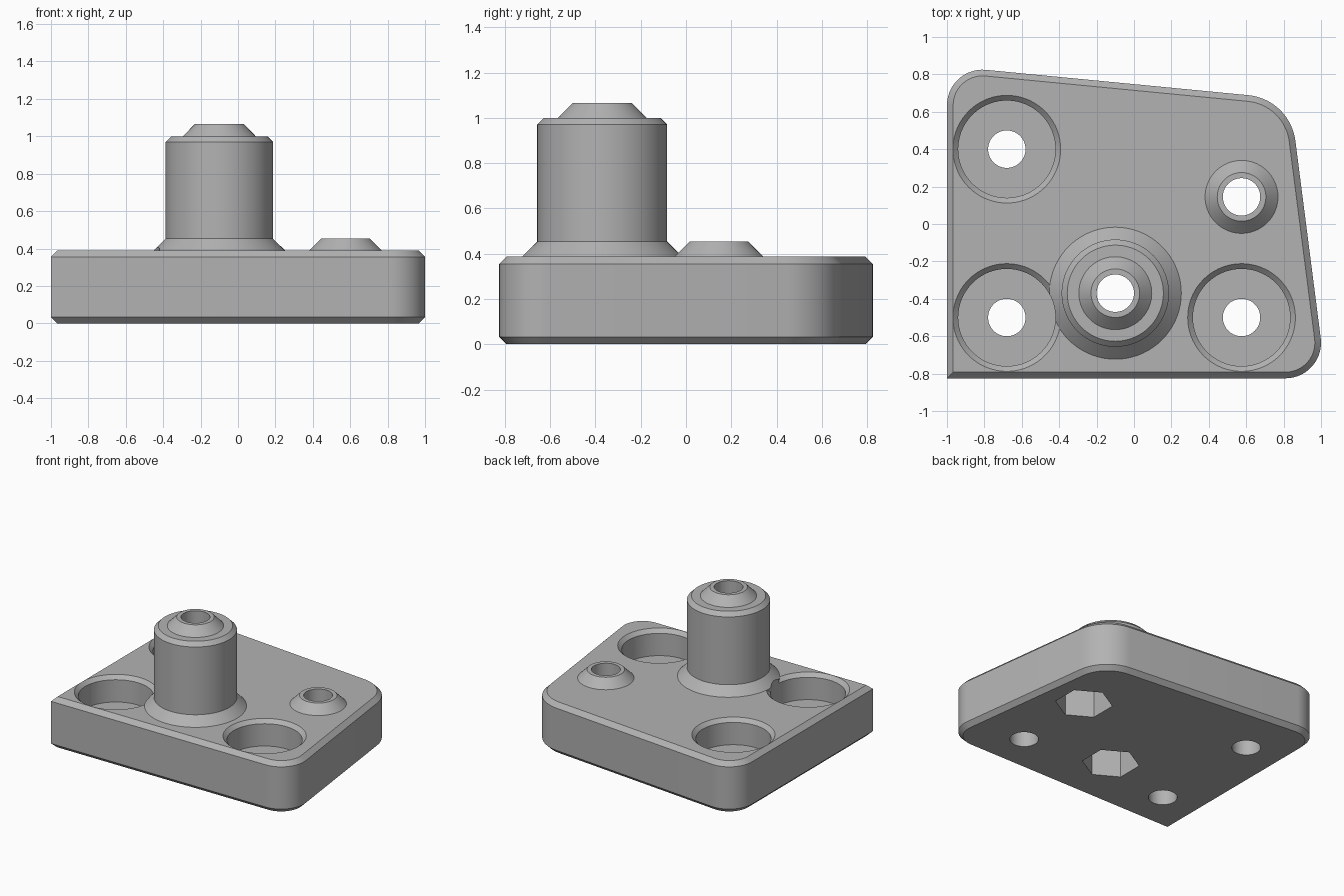
import bpy, bmesh
from math import sin, cos, acos, atan2, hypot, pi, radians

cube = bpy.data.objects.get("Cube")
if cube:
    bpy.data.objects.remove(cube)

grey = bpy.data.materials.new("plain_grey")
grey.use_nodes = True
COLOUR = (0.45, 0.45, 0.45, 1)
grey.diffuse_color = COLOUR
grey.node_tree.nodes["Principled BSDF"].inputs["Base Color"].default_value = COLOUR

TOP, CHAMFER = 0.388, 0.033
HOLE = 0.1
BORES = [(-0.68, 0.40), (-0.68, -0.50), (0.575, -0.50)]
POST, BOSS = (-0.10, -0.37), (0.575, 0.145)


def stack(name, rings):
    """Closed solid skinned through equal-length rings of points."""
    bm = bmesh.new()
    loops = [[bm.verts.new(p) for p in ring] for ring in rings]
    n = len(loops[0])
    for low, high in zip(loops, loops[1:]):
        for i in range(n):
            j = (i + 1) % n
            bm.faces.new((low[i], low[j], high[j], high[i]))
    bm.faces.new(loops[0][::-1])
    bm.faces.new(loops[-1])
    bmesh.ops.recalc_face_normals(bm, faces=bm.faces)
    mesh = bpy.data.meshes.new(name)
    bm.to_mesh(mesh)
    bm.free()
    mesh.materials.append(grey)
    obj = bpy.data.objects.new(name, mesh)
    bpy.context.collection.objects.link(obj)
    return obj


def lathe(name, centre, profile, sides=72):
    x, y = centre
    turn = [pi / 2 + 2 * pi * i / sides for i in range(sides)]
    return stack(name, [[(x + r * cos(a), y + r * sin(a), z) for a in turn]
                        for r, z in profile])


def tangent(a, b):
    """Outward normal angle of the line touching two corner circles, anticlockwise."""
    dx, dy = b[0] - a[0], b[1] - a[1]
    return atan2(dy, dx) - acos((a[2] - b[2]) / hypot(dx, dy))


def outline(inset, z, steps=14):
    """Plate outline: one sharp corner and three rounded ones."""
    edge = 0.825 - inset
    corners = [(0.81, -0.635, 0.19), (0.585, 0.41, 0.28), (-0.81, 0.635, 0.19)]
    right, back = tangent(*corners[:2]), tangent(*corners[1:])
    spans = [(-pi / 2, right), (right, back), (back, pi)]
    points = [(inset - 1, -edge, z)]
    for (x, y, r), (start, end) in zip(corners, spans):
        for i in range(steps + 1):
            a = start + (end - start) * i / steps
            points.append((x + (r - inset) * cos(a), y + (r - inset) * sin(a), z))
    return points


def combine(other, operation):
    mod = plate.modifiers.new(operation.lower(), "BOOLEAN")
    mod.operation, mod.solver, mod.object = operation, "EXACT", other
    bpy.ops.object.modifier_apply(modifier=mod.name)
    bpy.data.objects.remove(other)


# Chamfered base plate
plate = stack("mounting_plate", [outline(CHAMFER, 0), outline(0, CHAMFER),
                                 outline(0, TOP - CHAMFER), outline(CHAMFER, TOP)])
bpy.context.view_layer.objects.active = plate
plate.select_set(True)

# Countersunk rims of the bores
for c in BORES:
    combine(lathe("rim_cutter", c, [(0.19, TOP - 0.098), (0.308, TOP + 0.02)]), "DIFFERENCE")

# Tall flared post and small conical boss
combine(lathe("post", POST, [(0.353, 0.3), (0.353, TOP), (0.287, 0.453), (0.287, 0.97),
                             (0.257, 1.0), (0.195, 1.0), (0.13, 1.066)]), "UNION")
combine(lathe("boss", BOSS, [(0.195, 0.3), (0.195, TOP), (0.13, 0.453)]), "UNION")

# Bores with screw holes
for c in BORES:
    combine(lathe("bore_cutter", c, [(0.26, 0.19), (0.26, 0.6)]), "DIFFERENCE")
for c in BORES + [POST, BOSS]:
    combine(lathe("hole_cutter", c, [(HOLE, -0.1), (HOLE, 1.2)]), "DIFFERENCE")

# Hexagonal nut pockets underneath
for c in (POST, BOSS):
    combine(lathe("nut_cutter", c, [(0.2, -0.1), (0.2, 0.25)], 6), "DIFFERENCE")

bpy.ops.object.shade_smooth_by_angle(angle=radians(25))
